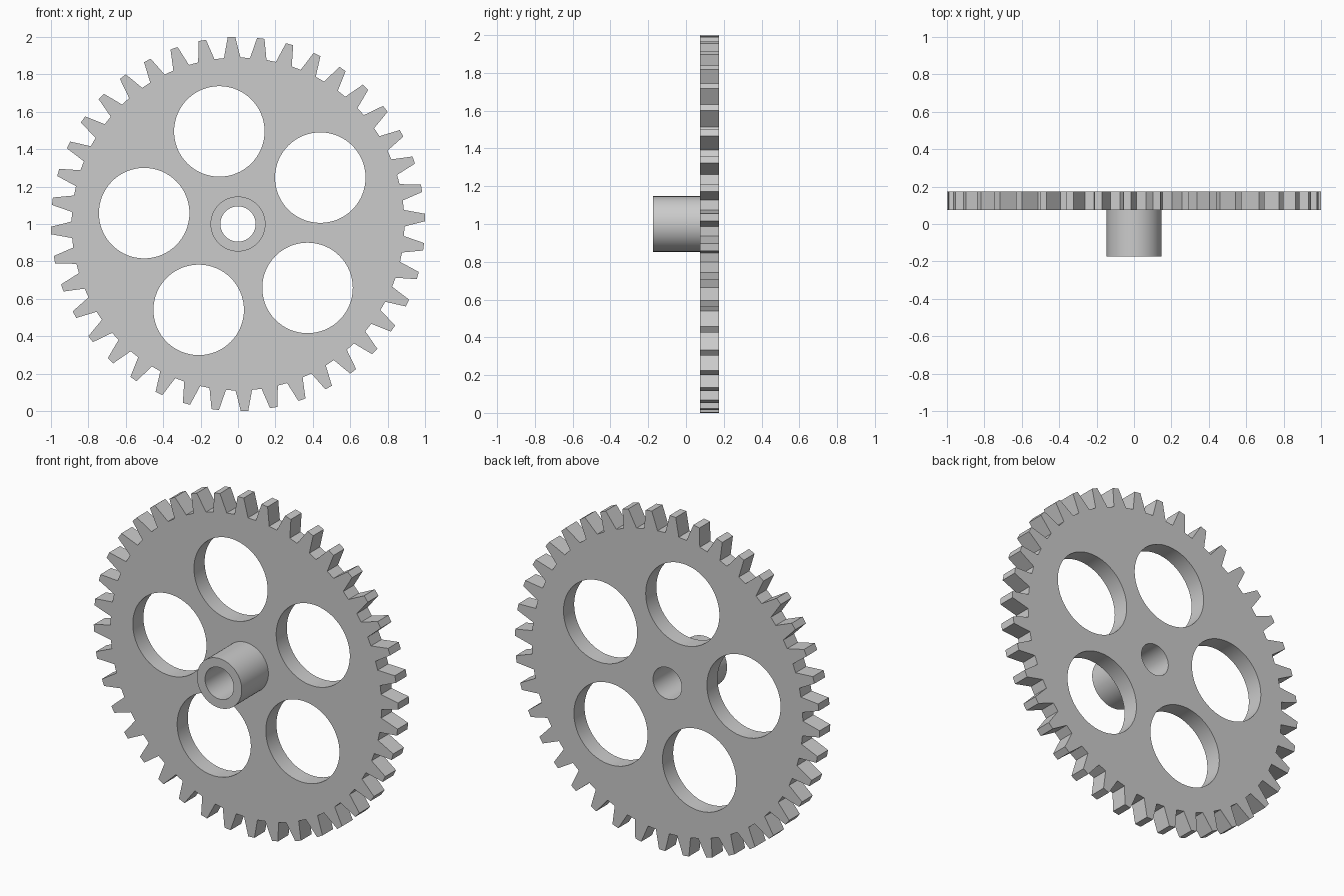
import bpy
import bmesh
from math import sin, cos, radians, pi

if "Cube" in bpy.data.objects:
    bpy.data.objects.remove(bpy.data.objects["Cube"])

CENTRE_Z = 1.0
TEETH = 40


def polar(r, deg, cx=0.0, cy=0.0):
    return (cx + r * cos(radians(deg)), cy + r * sin(radians(deg)))


def circle(r, cx=0.0, cy=0.0, n=64):
    return [polar(r, 360 * i / n, cx, cy) for i in range(n)]


def plate(name, loops, y0, y1, open_back=False):
    """Extrude closed outlines (inner ones become holes) from y0 to y1."""
    curve = bpy.data.curves.new(name, 'CURVE')
    curve.dimensions = '2D'
    curve.fill_mode = 'BOTH'
    curve.extrude = (y1 - y0) / 2
    for pts in loops:
        s = curve.splines.new('POLY')
        s.points.add(len(pts) - 1)
        for p, (x, y) in zip(s.points, pts):
            p.co = (x, y, 0, 1)
        s.use_cyclic_u = True
    ob = bpy.data.objects.new(name, curve)
    bpy.context.collection.objects.link(ob)
    ob.location = (0, (y0 + y1) / 2, CENTRE_Z)
    ob.rotation_euler = (pi / 2, 0, 0)
    bpy.ops.object.select_all(action='DESELECT')
    ob.select_set(True)
    bpy.context.view_layer.objects.active = ob
    bpy.ops.object.convert(target='MESH')
    ob = bpy.context.object
    bm = bmesh.new()
    bm.from_mesh(ob.data)
    bmesh.ops.remove_doubles(bm, verts=bm.verts, dist=1e-5)
    bmesh.ops.recalc_face_normals(bm, faces=bm.faces)
    if open_back:
        back = [f for f in bm.faces if f.normal.z < -0.9]
        bmesh.ops.delete(bm, geom=back, context='FACES')
    bm.to_mesh(ob.data)
    bm.free()
    bpy.ops.object.shade_smooth_by_angle(angle=radians(30))
    return ob


# Toothed outline: tapered teeth with flat tips and roots
outline = []
for i in range(TEETH):
    a = 2 + i * 360 / TEETH
    outline += [polar(0.89, a - 2.85), polar(1.0, a - 1.15),
                polar(1.0, a + 1.15), polar(0.89, a + 2.85)]

# Five lightening holes and the bore
holes = [circle(0.242, *polar(0.505, 101.4 + 72 * i)) for i in range(5)]
bore = circle(0.094)

plate("gear_wheel", [outline, bore] + holes, 0.075, 0.175)

# Hub sleeve standing out of the front, open where it meets the wheel
plate("hub_sleeve", [circle(0.147), bore], -0.175, 0.075, open_back=True)
